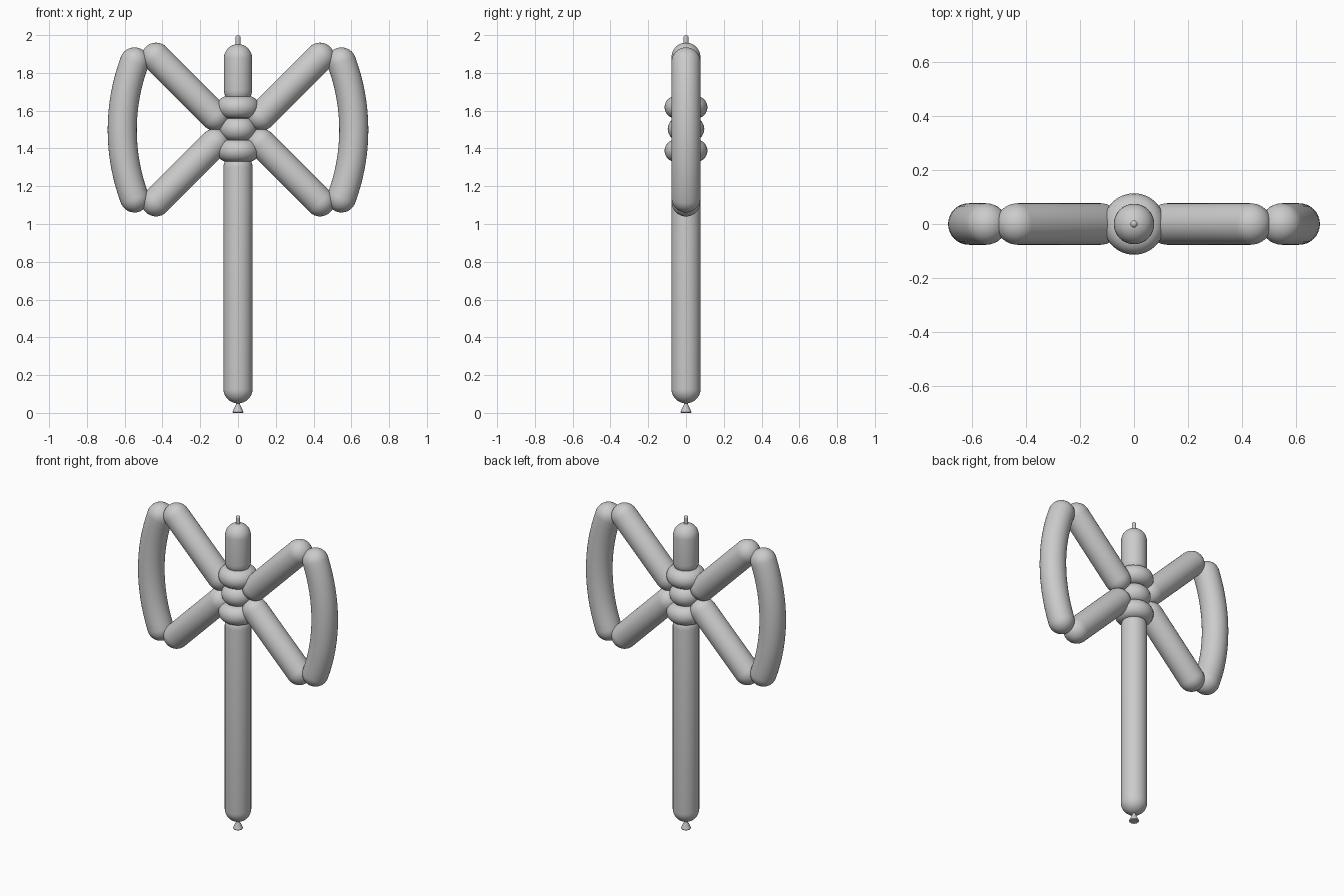
import bpy, bmesh
from math import sin, cos, pi, hypot, asin
from mathutils import Vector

if "Cube" in bpy.data.objects:
    bpy.data.objects.remove(bpy.data.objects["Cube"])

SEG = 32
Y = Vector((0, 1, 0))


def skin(name, rings):
    """Skin round rings (centre, tangent, radius) lying along a path in the XZ plane."""
    bm = bmesh.new()
    loops = []
    for c, t, r in rings:
        side = Y.cross(t).normalized()
        loops.append([bm.verts.new(c + r * (cos(2 * pi * i / SEG) * side + sin(2 * pi * i / SEG) * Y))
                      for i in range(SEG)])
    for a, b in zip(loops, loops[1:]):
        for i in range(SEG):
            j = (i + 1) % SEG
            bm.faces.new((a[i], a[j], b[j], b[i]))
    bm.faces.new(loops[0])
    bm.faces.new(loops[-1])
    bmesh.ops.recalc_face_normals(bm, faces=bm.faces)
    me = bpy.data.meshes.new(name)
    bm.to_mesh(me)
    bm.free()
    ob = bpy.data.objects.new(name, me)
    bpy.context.collection.objects.link(ob)
    bpy.ops.object.select_all(action='DESELECT')
    bpy.context.view_layer.objects.active = ob
    ob.select_set(True)
    bpy.ops.object.shade_smooth_by_angle(angle=0.7)
    return ob


def balloon(name, path, r):
    """Tube with rounded ends along (x, z, tangent x, tangent z) points."""
    pts = [(Vector((x, 0, z)), Vector((tx, 0, tz)).normalized()) for x, z, tx, tz in path]
    n = 8
    angles = [0.03 + (pi / 2 - 0.03) * k / n for k in range(n)]
    (c0, t0), (c1, t1) = pts[0], pts[-1]
    rings = [(c0 - t0 * r * cos(a), t0, r * sin(a)) for a in angles]
    rings += [(c, t, r) for c, t in pts]
    rings += [(c1 + t1 * r * cos(a), t1, r * sin(a)) for a in reversed(angles)]
    return skin(name, rings)


def straight(name, x0, z0, x1, z1, r):
    d = (x1 - x0, z1 - z0)
    return balloon(name, [(x0, z0, *d), (x1, z1, *d)], r)


def lathe(name, profile):
    return skin(name, [(Vector((0, 0, z)), Vector((0, 0, 1)), r) for r, z in profile])


R = 0.077

# Long handle and short top bubble
straight("handle", 0, 0.127, 0, 1.30, R)
straight("top_bubble", 0, 1.71, 0, 1.877, 0.075)

# Knot at the bottom and uninflated tip at the top
lathe("knot", [(0.026, 0), (0.029, 0.004), (0.027, 0.01), (0.010, 0.045), (0.010, 0.07)])
straight("tip", 0, 1.92, 0, 1.987, 0.013)

# Twisted bubbles in the middle
for name, z, major, minor in (("lower_twist", 1.388, 0.055, 0.059),
                              ("middle_twist", 1.503, 0.034, 0.063),
                              ("upper_twist", 1.618, 0.055, 0.059)):
    bpy.ops.mesh.primitive_torus_add(location=(0, 0, z), major_radius=major, minor_radius=minor,
                                     major_segments=SEG, minor_segments=20)
    bpy.context.object.name = name
    bpy.ops.object.shade_smooth_by_angle(angle=0.7)

# Blades: two diagonal arms and one bowed edge on each side
half, sag = 0.36, 0.065
arc_r = (half ** 2 + sag ** 2) / (2 * sag)
arc_a = asin(half / arc_r)
for side, s in (("right", 1), ("left", -1)):
    for level, v in (("upper", 1), ("lower", -1)):
        straight(f"{side}_{level}_arm", s * 0.123, 1.5 + v * 0.072, s * 0.434, 1.5 + v * 0.383, R)
    path = []
    for k in range(17):
        a = arc_a * (k / 8 - 1)
        path.append((s * (0.613 - arc_r * (1 - cos(a))), 1.498 + arc_r * sin(a), -s * sin(a), cos(a)))
    balloon(f"{side}_blade_edge", path, R)
